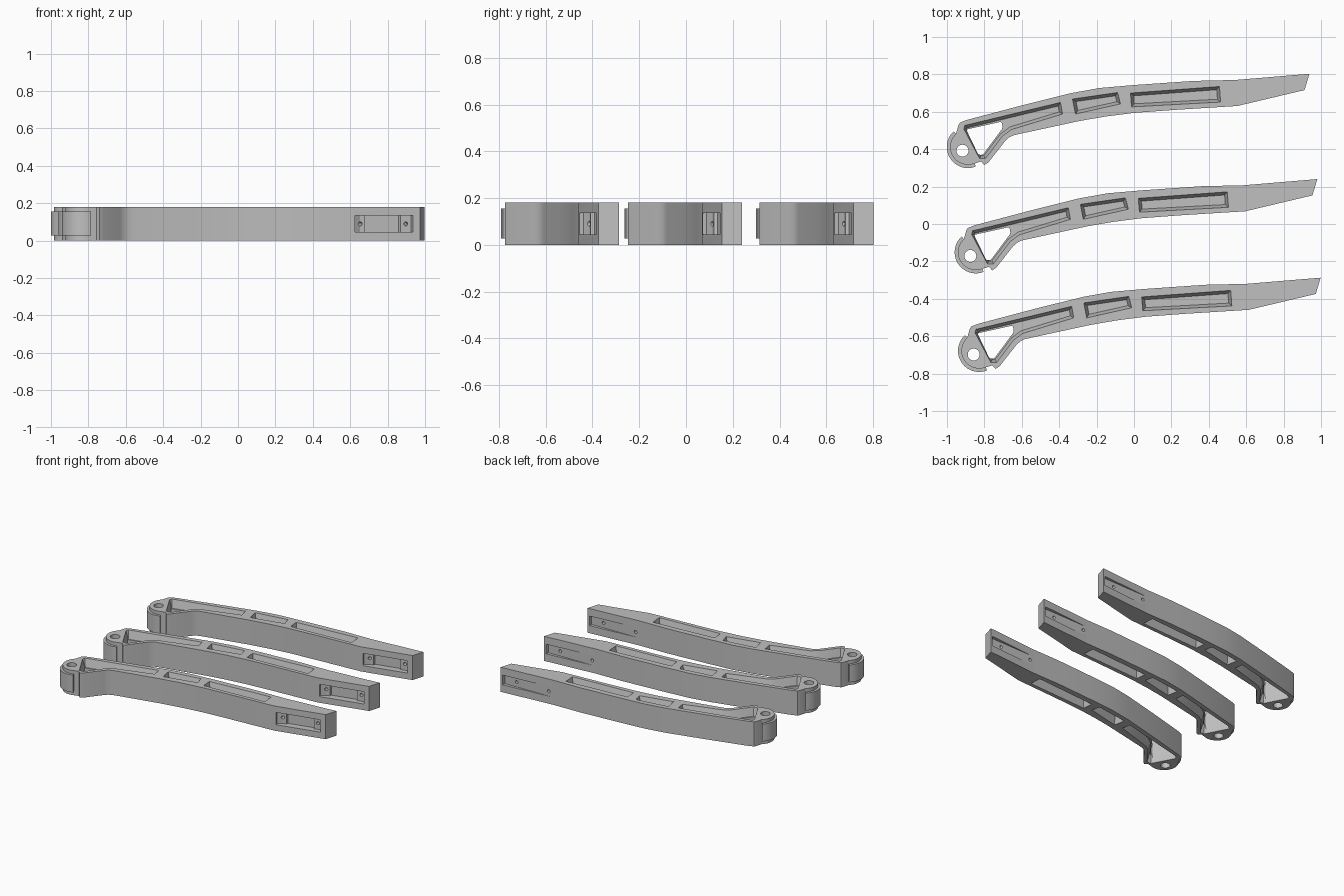
import bpy, bmesh, math
from mathutils import Vector

if "Cube" in bpy.data.objects:
    bpy.data.objects.remove(bpy.data.objects["Cube"])

H = 0.18  # arm height
grey = bpy.data.materials.new("plain grey")
grey.diffuse_color = (0.53, 0.53, 0.53, 1)
grey.use_nodes = True
grey.node_tree.nodes["Principled BSDF"].inputs["Base Color"].default_value = grey.diffuse_color


def make(name, bm):
    bmesh.ops.remove_doubles(bm, verts=bm.verts, dist=0.0002)
    bmesh.ops.recalc_face_normals(bm, faces=bm.faces)
    mesh = bpy.data.meshes.new(name)
    bm.to_mesh(mesh)
    bm.free()
    mesh.materials.append(grey)
    ob = bpy.data.objects.new(name, mesh)
    bpy.context.collection.objects.link(ob)
    return ob


def offset(pts, d):
    """Move every side of a clockwise outline inward by d."""
    out = []
    for i, p in enumerate(pts):
        p = Vector(p)
        a = (p - Vector(pts[i - 1])).normalized()
        b = (Vector(pts[(i + 1) % len(pts)]) - p).normalized()
        na, nb = Vector((a.y, -a.x)), Vector((b.y, -b.x))
        out.append(p + (na + nb) * d / (1 + na.dot(nb)))
    return out


def prism(name, pts, z0, z1, top=None):
    bm = bmesh.new()
    lo = [bm.verts.new((p[0], p[1], z0)) for p in pts]
    hi = [bm.verts.new((p[0], p[1], z1)) for p in (top or pts)]
    bm.faces.new(lo)
    bm.faces.new(hi)
    n = len(lo)
    for i in range(n):
        bm.faces.new((lo[i], lo[(i + 1) % n], hi[(i + 1) % n], hi[i]))
    return make(name, bm)


def arc(c, r, a0, a1, n):
    return [(c[0] + r * math.cos(math.radians(a0 + (a1 - a0) * i / n)),
             c[1] + r * math.sin(math.radians(a0 + (a1 - a0) * i / n))) for i in range(n + 1)]


def rounded(pts, r, n=4):
    """Round the corners of an outline with quadratic curves."""
    out = []
    for i, p in enumerate(pts):
        p, q, s = Vector(p), Vector(pts[i - 1]), Vector(pts[(i + 1) % len(pts)])
        a, b = p + (q - p).normalized() * r, p + (s - p).normalized() * r
        for k in range(n + 1):
            t = k / n
            out.append(a * (1 - t) ** 2 + p * 2 * t * (1 - t) + b * t * t)
    return out


def cut(body, cutter):
    m = body.modifiers.new("cut", 'BOOLEAN')
    m.operation, m.object, m.solver = 'DIFFERENCE', cutter, 'EXACT'
    bpy.context.view_layer.update()
    bpy.context.view_layer.objects.active = body
    before = body.data.copy()
    bpy.ops.object.modifier_apply(modifier=m.name)
    if len(body.data.polygons) < 10:  # keep the uncut part if a cut fails
        body.data = before
    bpy.data.objects.remove(cutter)


# Curved arm with round hub end, outlined clockwise
hub = (-0.888, 0.412)
back = [(-0.938, 0.53), (-0.93, 0.542), (-0.895, 0.556), (-0.6, 0.634), (-0.335, 0.7),
        (-0.185, 0.727), (0, 0.743), (0.32, 0.765), (0.54, 0.77), (0.938, 0.803)]
front = [(0.912, 0.716), (0.553, 0.631), (0.2, 0.609), (0, 0.594), (-0.15, 0.575), (-0.29, 0.551),
         (-0.61, 0.482), (-0.645, 0.474), (-0.67, 0.461), (-0.69, 0.442),
         (-0.778, 0.33), (-0.8, 0.315), (-0.817, 0.334)]
arm = prism("arm", back + front + arc(hub, 0.095, 290, 132, 20), 0, H)

# Drafted pockets in both faces, leaving a web in the middle
windows = [
    [(-0.905, 0.527), (-0.393, 0.65), (-0.382, 0.588), (-0.655, 0.505), (-0.703, 0.47),
     (-0.794, 0.35), (-0.826, 0.35), (-0.91, 0.508)],
    [(-0.329, 0.668), (-0.088, 0.703), (-0.072, 0.642), (-0.313, 0.588)],
    [(-0.019, 0.7), (0.457, 0.735), (0.463, 0.652), (-0.013, 0.626)],
]
for w in windows:
    small = offset(w, 0.016)
    rim = offset(w, -0.0005)
    cut(arm, prism("pocket_cutter", small, 0.12, H + 0.002, rim))
    cut(arm, prism("pocket_cutter", rim, -0.002, 0.06, small))

# Through openings: rounded triangle and pivot hole
tri = [(-0.897, 0.505), (-0.708, 0.547), (-0.702, 0.513), (-0.808, 0.37), (-0.832, 0.37)]
cut(arm, prism("triangle_cutter", rounded(tri, 0.01), -0.1, 0.3))
cut(arm, prism("pivot_cutter", arc((-0.917, 0.392), 0.032, 0, 345, 23), -0.1, 0.3))

# Stepped mounting pocket in the slanted tip face
P, Q = Vector((0.553, 0.631)), Vector((0.912, 0.716))
d = (Q - P).normalized()
n = Vector((-d.y, d.x))


def on_tip(s, t):
    return P + d * s + n * t


cut(arm, prism("mount_cutter", [on_tip(*p) for p in (
    (0.014, -0.02), (0.014, 0.018), (0.05, 0.035), (0.075, 0.035), (0.08, 0.05),
    (0.265, 0.05), (0.27, 0.035), (0.328, 0.035), (0.335, -0.02))], 0.045, 0.135))

# Shallow tapering slot in the back of the tip
cut(arm, prism("slot_cutter", [(0.56, 0.79), (0.925, 0.83), (0.922, 0.778), (0.56, 0.771)],
               0.055, 0.125))

# Screw holes through the tip
for s in (0.05, 0.3):
    bm = bmesh.new()
    bmesh.ops.create_cone(bm, cap_ends=True, segments=16, radius1=0.011, radius2=0.011, depth=0.4)
    hole = make("screw_cutter", bm)
    c = on_tip(s, 0.06)
    rot = n.to_3d().to_track_quat('Z', 'Y').to_matrix().to_4x4()
    rot.translation = (c.x, c.y, 0.09)
    hole.data.transform(rot)
    cut(arm, hole)

# Raised pad wrapped round the hub
pad = prism("hub_pad", arc(hub, 0.113, 132, 292, 20) + arc(hub, 0.09, 292, 132, 20), 0.028, 0.155)

for ob in (arm, pad):
    bpy.ops.object.select_all(action='DESELECT')
    ob.select_set(True)
    bpy.context.view_layer.objects.active = ob
    bpy.ops.object.shade_smooth_by_angle(angle=math.radians(25))

# Three identical arms side by side
for i, (x, y) in enumerate([(0.042, -0.563), (0.06, -1.09)]):
    for ob in (arm, pad):
        twin = ob.copy()
        twin.name = f"{ob.name}_{i + 2}"
        twin.location = (x, y, 0)
        bpy.context.collection.objects.link(twin)
